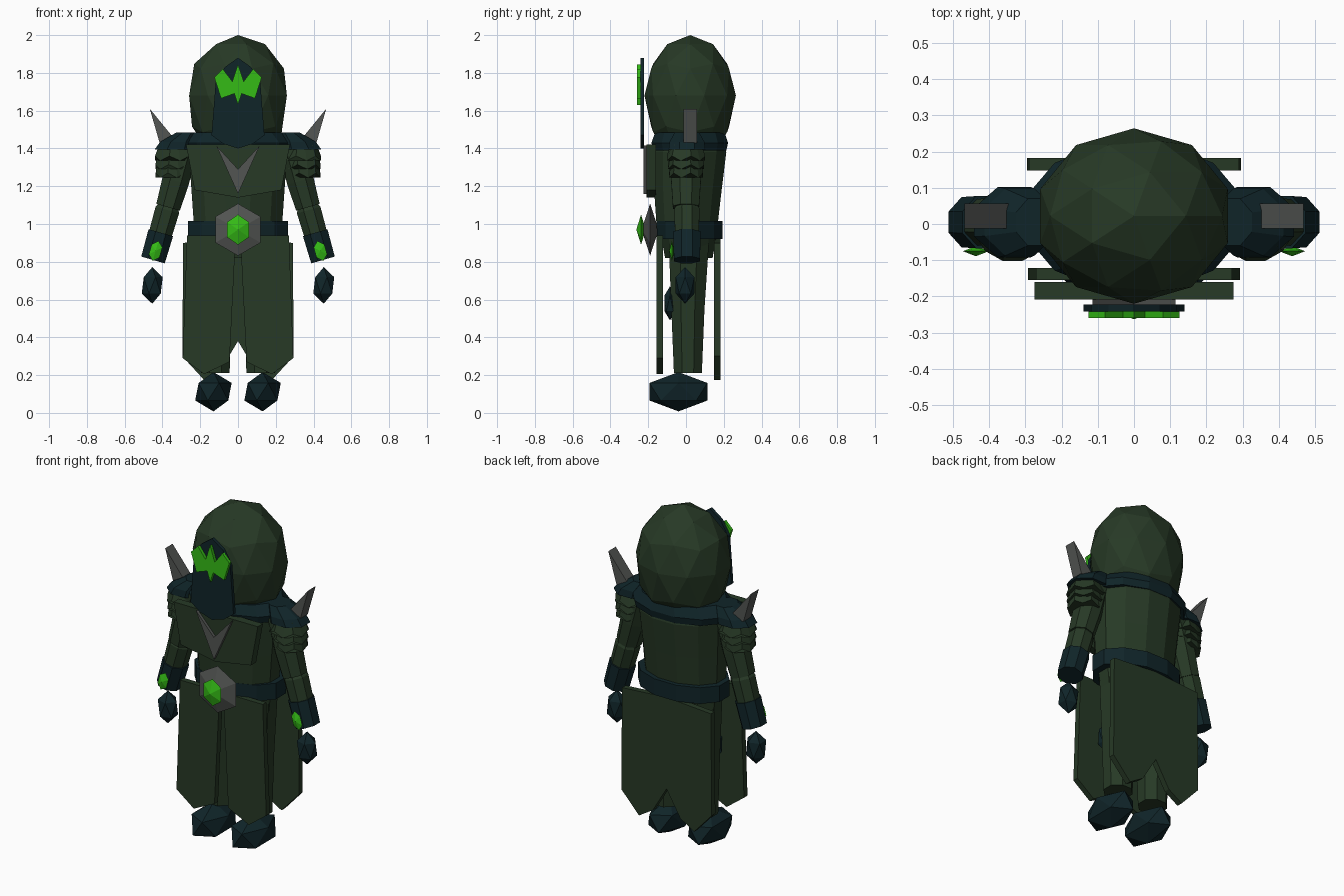
import bpy, bmesh, math
from mathutils import Matrix, Vector

cube = bpy.data.objects.get("Cube")
if cube:
    bpy.data.objects.remove(cube)


def material(name, rgb):
    m = bpy.data.materials.new(name)
    m.use_nodes = True
    m.diffuse_color = (*rgb, 1)
    shader = next(n for n in m.node_tree.nodes if n.type == "BSDF_PRINCIPLED")
    shader.inputs["Base Color"].default_value = (*rgb, 1)
    shader.inputs["Roughness"].default_value = 0.9
    return m


GREEN = material("forest_cloth", (0.02, 0.041, 0.019))
TEAL = material("dark_teal", (0.005, 0.018, 0.022))
GREY = material("grey_metal", (0.085, 0.09, 0.085))
GLOW = material("bright_green", (0.035, 0.5, 0.008))


def finish(name, bm, mat):
    bmesh.ops.recalc_face_normals(bm, faces=bm.faces)
    mesh = bpy.data.meshes.new(name)
    bm.to_mesh(mesh)
    bm.free()
    mesh.materials.append(mat)
    obj = bpy.data.objects.new(name, mesh)
    bpy.context.collection.objects.link(obj)
    return obj


def loft(name, rings, mat, sides=8, zigzag=0, place=None):
    """Closed tube through rings (cx, cy, z, rx, ry); zigzag drops every other rim corner."""
    bm = bmesh.new()
    loops = []
    for k, (cx, cy, z, rx, ry) in enumerate(rings):
        loop = []
        for i in range(sides):
            a = math.tau * (i + 0.5) / sides
            drop = zigzag * (i % 2)
            loop.append(bm.verts.new((cx + rx * math.cos(a), cy + ry * math.sin(a), z - drop)))
        loops.append(loop)
    for lo, hi in zip(loops, loops[1:]):
        for i in range(sides):
            j = (i + 1) % sides
            bm.faces.new((lo[i], lo[j], hi[j], hi[i]))
    bm.faces.new(loops[0])
    bm.faces.new(loops[-1])
    if place:
        bm.transform(place)
    return finish(name, bm, mat)


def plate(name, outline, y0, y1, mat, s=1):
    """Flat outline in x and z, given thickness along y."""
    bm = bmesh.new()
    face = bm.faces.new([bm.verts.new((s * x, y0, z)) for x, z in outline])
    ext = bmesh.ops.extrude_face_region(bm, geom=[face])
    verts = [v for v in ext["geom"] if isinstance(v, bmesh.types.BMVert)]
    bmesh.ops.translate(bm, verts=verts, vec=(0, y1 - y0, 0))
    return finish(name, bm, mat)


def mirrored(half):
    """Complete a half outline running from the top centre to the bottom centre."""
    return half + [(-x, z) for x, z in reversed(half) if x > 0]


def ball(name, centre, size, mat, detail=1, stretch=1):
    bm = bmesh.new()
    bmesh.ops.create_icosphere(bm, subdivisions=detail, radius=1)
    for v in bm.verts:
        z = v.co.z * (stretch if v.co.z < 0 else 1)
        v.co = Vector(centre) + Vector((v.co.x * size[0], v.co.y * size[1], z * size[2]))
    return finish(name, bm, mat)


def gem(name, centre, rx, rz, depth, mat, sides=6, place=None):
    """Flat double pyramid facing the front."""
    bm = bmesh.new()
    rim = []
    for i in range(sides):
        a = math.tau * i / sides
        rim.append(bm.verts.new((rx * math.sin(a), 0, rz * math.cos(a))))
    for y in (-depth, depth):
        tip = bm.verts.new((0, y, 0))
        for i in range(sides):
            bm.faces.new((rim[i], rim[(i + 1) % sides], tip))
    bm.transform((place or Matrix()) @ Matrix.Translation(centre))
    return finish(name, bm, mat)


# Head: hood, mask and the jagged emblem on it
ball("hood", (0, 0.022, 1.68), (0.272, 0.242, 0.32), GREEN, 2, 1.15)
plate("face_mask", mirrored([(0, 1.88), (0.07, 1.83), (0.118, 1.75), (0.14, 1.47), (0.08, 1.425), (0, 1.40)]),
      -0.242, -0.222, TEAL)
plate("mask_emblem", mirrored([(0, 1.845), (0.03, 1.755), (0.08, 1.82), (0.125, 1.775),
                               (0.09, 1.665), (0.02, 1.69), (0, 1.63)]), -0.26, -0.242, GLOW)

# Torso, collar, chest plate
loft("torso", [(0, 0.005, 0.97, 0.24, 0.165), (0, 0.01, 1.18, 0.255, 0.185),
               (0, 0.02, 1.38, 0.27, 0.2), (0, 0.02, 1.47, 0.24, 0.18)], GREEN, 12)
loft("collar", [(0, 0.02, 1.39, 0.30, 0.2), (0, 0.02, 1.43, 0.31, 0.21),
                (0, 0.02, 1.485, 0.25, 0.19)], TEAL, 12)
plate("chest_plate", mirrored([(0, 1.42), (0.275, 1.42), (0.23, 1.18), (0, 1.14)]), -0.208, -0.16, GREEN)
plate("chest_chevron", mirrored([(0, 1.29), (0.115, 1.415), (0, 1.16)]), -0.226, -0.2, GREY)

# Belt with buckle
loft("hips", [(0, 0.015, 0.82, 0.22, 0.13), (0, 0.015, 0.95, 0.24, 0.155)], GREEN, 12)
loft("belt", [(0, 0.02, 0.92, 0.275, 0.18), (0, 0.02, 1.015, 0.275, 0.18)], TEAL, 12)
gem("belt_buckle", (0, -0.19, 0.97), 0.138, 0.138, 0.045, GREY)
gem("buckle_gem", (0, -0.238, 0.97), 0.066, 0.08, 0.025, GLOW)

# Back skirt panel with a notch
plate("back_skirt", mirrored([(0, 0.92), (0.29, 0.9), (0.295, 0.3), (0.18, 0.175), (0.09, 0.23), (0, 0.38)]),
      0.148, 0.182, GREEN)

for side, s in (("left", 1), ("right", -1)):
    # Skirt panel, leg, knee guard and boot
    plate(side + "_front_skirt", [(0.012, 0.94), (0.27, 0.94), (0.293, 0.29), (0.18, 0.205), (0.045, 0.27)],
          -0.155, -0.122, GREEN, s)
    loft(side + "_leg", [(s * 0.12, 0.01, 0.21, 0.082, 0.08), (s * 0.12, 0.01, 0.55, 0.09, 0.095),
                         (s * 0.12, 0.015, 0.9, 0.105, 0.115)], GREEN)
    ball(side + "_knee_guard", (s * 0.12, -0.085, 0.58), (0.06, 0.035, 0.09), TEAL)
    ball(side + "_boot", (s * 0.13, -0.04, 0.112), (0.108, 0.18, 0.104), TEAL)

    # Arm, built straight down and swung outwards
    swing = Matrix.Translation((s * 0.275, 0, 1.42)) @ Matrix.Rotation(-s * math.radians(16), 4, "Y")
    loft(side + "_upper_arm", [(0, 0, 0, 0.07, 0.085), (0, 0, -0.2, 0.078, 0.085),
                               (0, 0, -0.345, 0.07, 0.075)], GREEN, place=swing)
    loft(side + "_forearm", [(0, 0.005, -0.345, 0.062, 0.065), (0, 0.005, -0.36, 0.07, 0.072),
                             (0, 0.005, -0.52, 0.066, 0.068)], GREEN, place=swing)
    loft(side + "_cuff", [(0, 0.005, -0.485, 0.073, 0.078), (0, 0.005, -0.635, 0.07, 0.075)],
         TEAL, place=swing)
    gem(side + "_cuff_gem", (0, -0.075, -0.585), 0.034, 0.055, 0.014, GLOW, place=swing)
    ball(side + "_hand", (s * 0.454, -0.005, 0.675), (0.062, 0.058, 0.097), TEAL)

    # Layered shoulder guard, cap and spike
    for k in range(3):
        z = 1.42 - 0.045 * k
        x = s * (0.335 + 0.006 * k)
        loft(f"{side}_shoulder_layer_{k + 1}", [(x, 0, z - 0.06, 0.108 - 0.008 * k, 0.105 - 0.006 * k),
                                               (x, 0, z, 0.085, 0.085)], GREEN, 12, 0.025)
    loft(side + "_shoulder_cap", [(s * 0.33, 0.005, 1.395, 0.12, 0.105), (s * 0.315, 0.005, 1.435, 0.105, 0.1),
                                  (s * 0.27, 0.005, 1.485, 0.06, 0.07)], TEAL)
    plate(side + "_shoulder_spike", [(0.32, 1.43), (0.415, 1.43), (0.467, 1.61)][::1], -0.012, 0.057, GREY, s)
